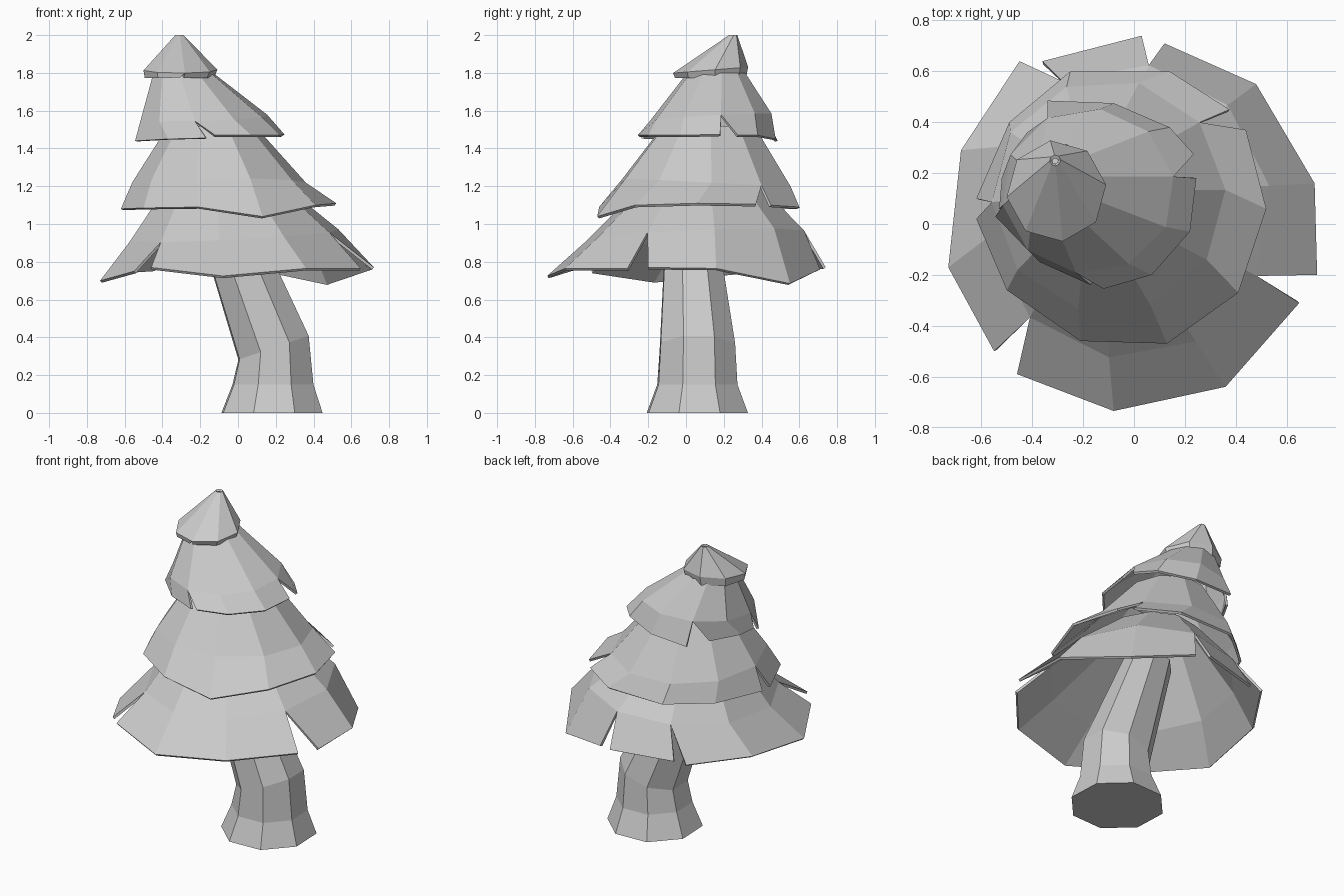
import bpy
from math import cos, sin, radians


def make_object(name, verts, faces):
    mesh = bpy.data.meshes.new(name)
    mesh.from_pydata(verts, [], faces)
    mesh.update()
    obj = bpy.data.objects.new(name, mesh)
    bpy.context.collection.objects.link(obj)
    return obj


def ring(n, start, centre, rx, ry, tilt_x=0.0, tilt_y=0.0):
    """Tilted oval of n points, counter-clockwise from the start angle."""
    pts = []
    for i in range(n):
        a = radians(start + 360 * i / n)
        dx, dy = rx * cos(a), ry * sin(a)
        pts.append((centre[0] + dx, centre[1] + dy,
                    centre[2] + tilt_x * dx + tilt_y * dy))
    return pts


def skirt(name, flaps, mid, top, thickness=0.015):
    """Foliage tier: closed upper band, lower band torn into flaps."""
    n = len(mid)
    verts = mid + top
    faces = [(i, (i + 1) % n, n + (i + 1) % n, n + i) for i in range(n)]
    k = 0
    for flap in flaps:
        base = len(verts)
        verts = verts + flap
        for j in range(len(flap) - 1):
            faces.append((base + j, base + j + 1, (k + 1) % n, k % n))
            k += 1
    obj = make_object(name, verts, faces)
    mod = obj.modifiers.new("thickness", "SOLIDIFY")
    mod.thickness = thickness
    mod.offset = -1
    return obj


# Leaning eight-sided trunk
rings = [
    ring(8, 25, (0.18, 0.06, 0.0), 0.285, 0.285),
    ring(8, 25, (0.185, 0.06, 0.15), 0.228, 0.226),
    ring(8, 25, (0.188, 0.06, 0.345), 0.198, 0.213, 0.34),
    ring(8, 25, (-0.10, 0.02, 1.10), 0.14, 0.13, 0.3),
]
faces = [tuple(reversed(range(8))), tuple(range(24, 32))]
for r in range(3):
    for i in range(8):
        j = (i + 1) % 8
        faces.append((r * 8 + i, r * 8 + j, r * 8 + 8 + j, r * 8 + 8 + i))
make_object("trunk", [p for r in rings for p in r], faces)

# Bottom foliage tier, four flaps
skirt("bottom_foliage", [
    [(-0.46, -0.59, 0.77), (-0.08, -0.735, 0.725), (0.36, -0.64, 0.765), (0.65, -0.31, 0.765)],
    [(0.72, -0.20, 0.77), (0.71, 0.16, 0.765), (0.48, 0.55, 0.685), (0.12, 0.71, 0.76)],
    [(0.03, 0.74, 0.77), (-0.36, 0.64, 0.76)],
    [(-0.45, 0.64, 0.76), (-0.68, 0.29, 0.745), (-0.73, -0.17, 0.70), (-0.55, -0.50, 0.75)],
], ring(10, 226, (-0.02, 0.05, 0.94), 0.56, 0.58, 0.05, 0.04),
   ring(10, 226, (-0.08, 0.08, 1.25), 0.27, 0.27))

# Middle foliage tier, two flaps
skirt("middle_foliage", [
    [(-0.62, 0.02, 1.08), (-0.50, -0.26, 1.085), (-0.21, -0.46, 1.09), (0.13, -0.47, 1.04),
     (0.41, -0.27, 1.10), (0.52, 0.06, 1.11), (0.44, 0.37, 1.105)],
    [(0.375, 0.45, 1.10), (0.14, 0.60, 1.09), (-0.25, 0.60, 1.085), (-0.49, 0.40, 1.08),
     (-0.62, 0.10, 1.08)],
], ring(10, 183, (-0.10, 0.11, 1.22), 0.46, 0.46, 0.0, -0.05),
   ring(10, 183, (-0.14, 0.12, 1.52), 0.23, 0.25))

# Upper foliage tier, four flaps
skirt("upper_foliage", [
    [(-0.12, -0.255, 1.47), (0.07, -0.20, 1.47), (0.22, -0.03, 1.47), (0.245, 0.18, 1.475)],
    [(0.235, 0.275, 1.47), (0.14, 0.38, 1.47), (-0.08, 0.475, 1.45), (-0.34, 0.485, 1.44)],
    [(-0.42, 0.36, 1.45), (-0.52, 0.18, 1.45), (-0.53, 0.06, 1.45)],
    [(-0.545, 0.03, 1.44), (-0.37, -0.15, 1.45), (-0.17, -0.24, 1.455)],
], ring(10, 262, (-0.18, 0.13, 1.565), 0.34, 0.325, 0.03, 0.06),
   ring(10, 262, (-0.29, 0.16, 1.80), 0.16, 0.155))

# Cap with a rolled-in rim and a small open tip
rim = ring(8, 277, (-0.31, 0.13, 1.773), 0.185, 0.19)
skirt("tip_foliage", [rim + [(rim[0][0] - 0.02, rim[0][1], 1.775)]],
      ring(8, 277, (-0.305, 0.13, 1.815), 0.197, 0.2, 0.0, 0.08),
      ring(8, 277, (-0.31, 0.25, 2.0), 0.022, 0.022))
